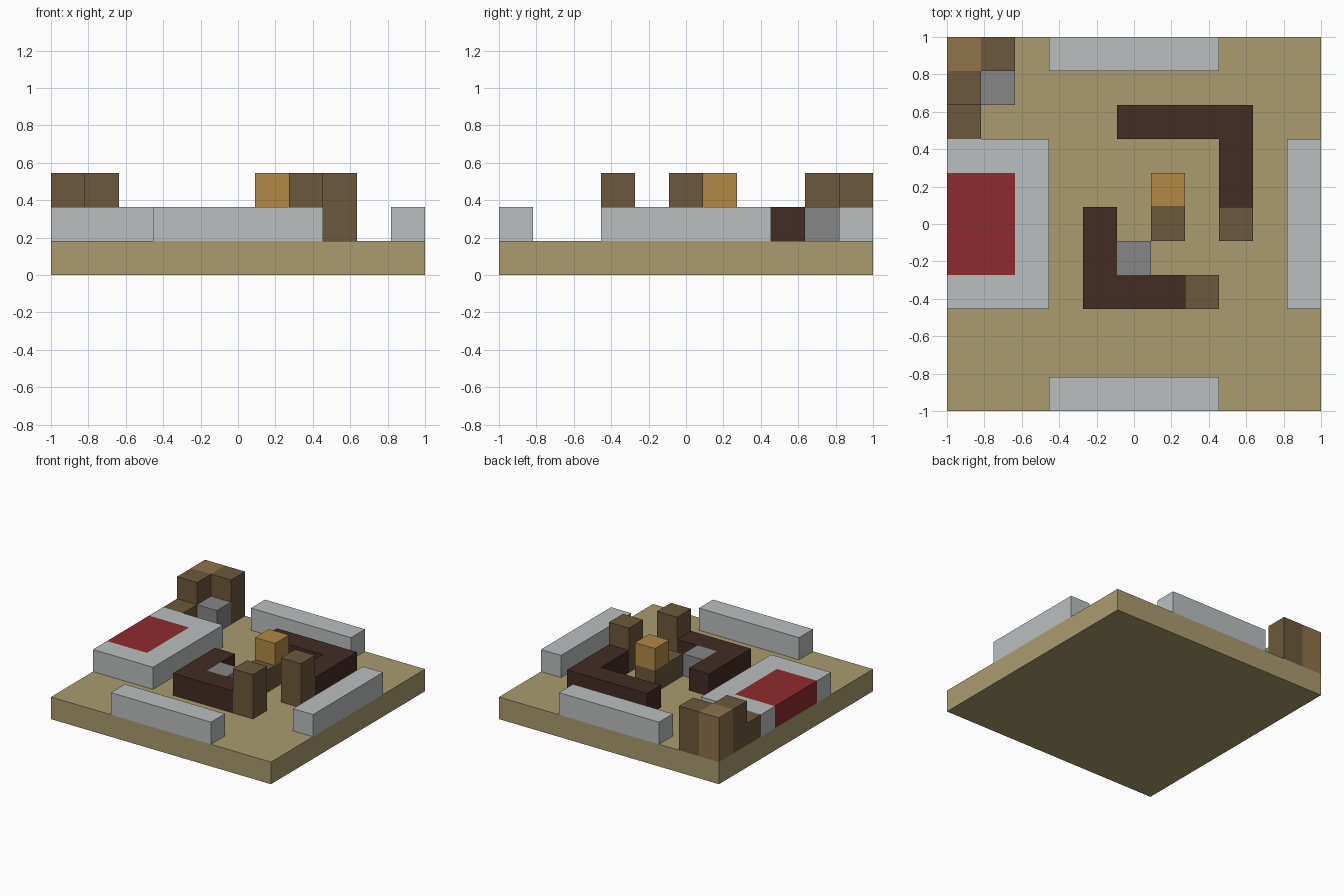
import bpy
import bmesh

default = bpy.data.objects.get("Cube")
if default:
    bpy.data.objects.remove(default, do_unlink=True)

CELL = 2 / 11  # the model sits on an 11 x 11 grid of cubes


def material(name, rgb):
    """Flat material from display colour values (0-255)."""
    linear = [((c / 255 + 0.055) / 1.055) ** 2.4 for c in rgb]
    mat = bpy.data.materials.new(name)
    mat.use_nodes = True
    mat.diffuse_color = (*linear, 1)
    bsdf = mat.node_tree.nodes["Principled BSDF"]
    bsdf.inputs["Base Color"].default_value = (*linear, 1)
    bsdf.inputs["Roughness"].default_value = 0.9
    return mat


sand = material("sand", (170, 156, 110))
pale_grey = material("pale grey", (187, 191, 191))
mid_grey = material("mid grey", (134, 134, 134))
red = material("red", (141, 43, 45))
dark_brown = material("dark brown", (66, 44, 35))
brown = material("brown", (108, 89, 60))
light_brown = material("light brown", (142, 115, 74))
amber = material("amber", (177, 137, 69))


def prism(name, outline, bottom, top, mat):
    """Extrude an outline given in grid cells between two layers."""
    bm = bmesh.new()
    verts = [bm.verts.new((x * CELL - 1, y * CELL - 1, bottom * CELL)) for x, y in outline]
    base = bm.faces.new(verts)
    lid = bmesh.ops.extrude_face_region(bm, geom=[base])["geom"]
    rise = [v for v in lid if isinstance(v, bmesh.types.BMVert)]
    bmesh.ops.translate(bm, verts=rise, vec=(0, 0, (top - bottom) * CELL))
    bmesh.ops.recalc_face_normals(bm, faces=bm.faces)
    mesh = bpy.data.meshes.new(name)
    bm.to_mesh(mesh)
    bm.free()
    mesh.materials.append(mat)
    obj = bpy.data.objects.new(name, mesh)
    bpy.context.collection.objects.link(obj)
    return obj


def block(name, x, y, width, depth, bottom, top, mat):
    """Box covering width x depth cells from cell (x, y)."""
    outline = [(x, y), (x + width, y), (x + width, y + depth), (x, y + depth)]
    return prism(name, outline, bottom, top, mat)


# Ground slab
block("ground", 0, 0, 11, 11, 0, 1, sand)

# Low walls along three edges
block("front_wall", 3, 0, 5, 1, 1, 2, pale_grey)
block("back_wall", 3, 10, 5, 1, 1, 2, pale_grey)
block("left_wall", 10, 3, 1, 5, 1, 2, pale_grey)

# Wide platform wrapping a red inlay on the right edge
prism("platform", [(0, 3), (3, 3), (3, 8), (0, 8), (0, 7), (2, 7), (2, 4), (0, 4)],
      1, 2, pale_grey)
block("red_inlay", 0, 4, 2, 3, 1, 2, red)

# Two angled dark walls round the centre
prism("back_angled_wall", [(5, 8), (8, 8), (8, 6), (9, 6), (9, 9), (5, 9)], 1, 2, dark_brown)
prism("front_angled_wall", [(4, 3), (7, 3), (7, 4), (5, 4), (5, 6), (4, 6)], 1, 2, dark_brown)

# Posts ending the angled walls
for name, x, y in (("back_wall_post", 8, 5), ("front_wall_post", 7, 3)):
    block(name, x, y, 1, 1, 1, 3, brown)

# Centre step with a raised amber cube
block("centre_step", 6, 5, 1, 2, 1, 2, brown)
block("amber_cube", 6, 6, 1, 1, 2, 3, amber)

# Grey cubes tucked into the inner corners
for name, x, y in (("centre_stone", 5, 4), ("corner_stone", 1, 9)):
    block(name, x, y, 1, 1, 1, 2, mid_grey)

# Corner tower with two flanks and a low step
block("corner_tower", 0, 10, 1, 1, 1, 3, light_brown)
block("tower_back_flank", 1, 10, 1, 1, 1, 3, brown)
block("tower_side_flank", 0, 9, 1, 1, 1, 3, brown)
block("tower_step", 0, 8, 1, 1, 1, 2, brown)
